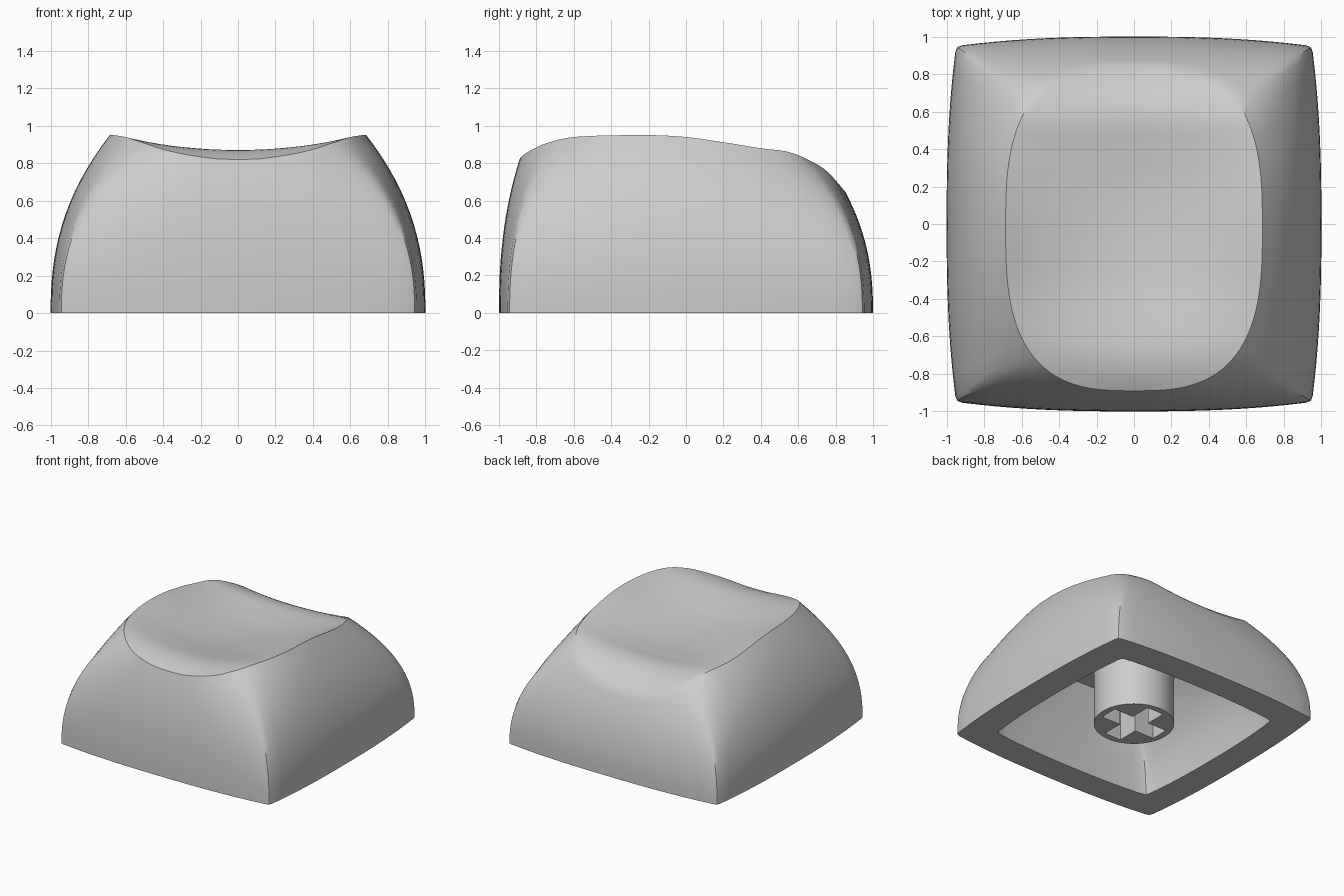
import bpy, bmesh, math

if "Cube" in bpy.data.objects:
    bpy.data.objects.remove(bpy.data.objects["Cube"])

SIDE = 28                      # segments per side of the cap
A, B, CY, N = 0.685, 0.87, -0.02, 2.9   # rim outline: half width, half depth, centre, squareness
BULGE = 2.35                   # how strongly the walls belly out

# Height along y of the rim and of the dish centre line
RIM = [(-.89, .82), (-.882, .833), (-.86, .851), (-.82, .874), (-.75, .906),
       (-.6, .94), (-.2, .95), (.0, .94), (.2, .912), (.4, .88), (.55, .86),
       (.65, .82), (.75, .76), (.85, .65)]
DISH = [(-.89, .82), (-.8, .855), (-.68, .87), (-.5, .845), (-.3, .81),
        (-.05, .785), (.2, .778), (.4, .79), (.57, .80), (.7, .76), (.85, .65)]


def curve(pts, y):
    """Smooth interpolation through a short profile."""
    y = min(max(y, pts[0][0]), pts[-1][0])

    def slope(j):
        a, b = pts[max(j - 1, 0)], pts[min(j + 1, len(pts) - 1)]
        return (b[1] - a[1]) / (b[0] - a[0])

    i = 0
    while i < len(pts) - 2 and y > pts[i + 1][0]:
        i += 1
    (y0, z0), (y1, z1) = pts[i], pts[i + 1]
    h = y1 - y0
    t = (y - y0) / h
    return ((2*t**3 - 3*t**2 + 1) * z0 + (t**3 - 2*t**2 + t) * h * slope(i)
            + (3*t**2 - 2*t**3) * z1 + (t**3 - t**2) * h * slope(i + 1))


def dish_height(x, y):
    half = A * max(1 - min(abs((y - CY) / B), 1) ** N, 0) ** (1 / N)
    low, high = curve(DISH, y), curve(RIM, y)
    f = min(abs(x) / half, 1) if half > 1e-4 else 0
    return low + (high - low) * f ** 2


# Matching outlines: bowed square base and rounded rim
base, rim = [], []
for q in range(4):
    ca, sa = round(math.cos(q * math.pi / 2)), round(math.sin(q * math.pi / 2))
    for i in range(SIDE):
        s = -1 + 2 * i / SIDE
        if i == 0:
            u, v = -0.943, 0.943
        else:
            u = s * 0.945 if 1 < i < SIDE - 1 else math.copysign(0.918, s)
            v = 1 - 0.05 * abs(u / 0.945) ** 2.5
        # local side faces -y, then is turned in quarter steps
        base.append((u * ca + v * sa, u * sa - v * ca))
        ang = -math.pi / 2 + s * math.pi / 4 + q * math.pi / 2
        c, d = math.cos(ang), math.sin(ang)
        r = (abs(c) ** N + abs(d) ** N) ** (-1 / N)
        rim.append((A * r * c, CY + B * r * d))

rings = []
# Scooped top, from the middle to the rim
for k in range(1, 25):
    f = k / 24
    ring = []
    for x, y in rim:
        px, py = x * f, CY + (y - CY) * f
        z = curve(RIM, py) if k == 24 else dish_height(px, py)
        ring.append((px, py, z))
    rings.append(ring)
# Bulging outer walls, from the rim to the base
for k in range(15, -1, -1):
    t = k / 16
    w = t ** BULGE
    rings.append([(b[0] + (r[0] - b[0]) * w, b[1] + (r[1] - b[1]) * w,
                   curve(RIM, r[1]) * t) for b, r in zip(base, rim)])
# Inner walls of the hollow underside
for k in range(0, 11):
    t = k / 10
    w = t ** BULGE
    rings.append([(0.77*b[0] + (0.74*r[0] - 0.77*b[0]) * w,
                   0.77*b[1] + (0.72*r[1] - 0.77*b[1]) * w,
                   0.67 * t) for b, r in zip(base, rim)])

plastic = bpy.data.materials.new("grey plastic")
plastic.diffuse_color = (0.6, 0.6, 0.6, 1)
plastic.use_nodes = True
plastic.node_tree.nodes["Principled BSDF"].inputs["Base Color"].default_value = plastic.diffuse_color


def finish(bm, name):
    bmesh.ops.recalc_face_normals(bm, faces=bm.faces[:])
    me = bpy.data.meshes.new(name)
    bm.to_mesh(me)
    bm.free()
    ob = bpy.data.objects.new(name, me)
    bpy.context.collection.objects.link(ob)
    me.materials.append(plastic)
    return ob


def smooth(ob):
    bpy.ops.object.select_all(action='DESELECT')
    ob.select_set(True)
    bpy.context.view_layer.objects.active = ob
    bpy.ops.object.shade_smooth_by_angle(angle=math.radians(30))


def prism(outline, z0, z1, name):
    bm = bmesh.new()
    face = bm.faces.new([bm.verts.new((x, y, z0)) for x, y in outline])
    out = bmesh.ops.extrude_face_region(bm, geom=[face])
    top = [v for v in out["geom"] if isinstance(v, bmesh.types.BMVert)]
    bmesh.ops.translate(bm, verts=top, vec=(0, 0, z1 - z0))
    return finish(bm, name)


# Cap shell
bm = bmesh.new()
loops = [[bm.verts.new(p) for p in ring] for ring in rings]
n = len(base)
for lo, hi in zip(loops, loops[1:]):
    for i in range(n):
        j = (i + 1) % n
        bm.faces.new((lo[i], lo[j], hi[j], hi[i]))
for loop, y, z in ((loops[0], CY, dish_height(0, CY)), (loops[-1], 0, 0.67)):
    mid = bm.verts.new((0, y, z))
    for i in range(n):
        bm.faces.new((loop[i], loop[(i + 1) % n], mid))
smooth(finish(bm, "cap_shell"))

# Round stem with a cross-shaped socket
circle = [(0.302 * math.cos(a * math.pi / 32), 0.302 * math.sin(a * math.pi / 32))
          for a in range(64)]
stem = prism(circle, 0.025, 0.70, "stem")
L, W = 0.25, 0.075
cross = []
for q in range(4):
    c, s = round(math.cos(q * math.pi / 2)), round(math.sin(q * math.pi / 2))
    cross += [(x * c - y * s, x * s + y * c) for x, y in ((L, -W), (L, W), (W, W))]
cutter = prism(cross, -0.1, 0.44, "socket_cutter")
cutter.hide_render = True
cut = stem.modifiers.new("socket", 'BOOLEAN')
cut.operation = 'DIFFERENCE'
cut.solver = 'EXACT'
cut.object = cutter
bpy.ops.object.select_all(action='DESELECT')
stem.select_set(True)
bpy.context.view_layer.objects.active = stem
bpy.ops.object.modifier_apply(modifier="socket")
bpy.data.objects.remove(cutter)
smooth(stem)
